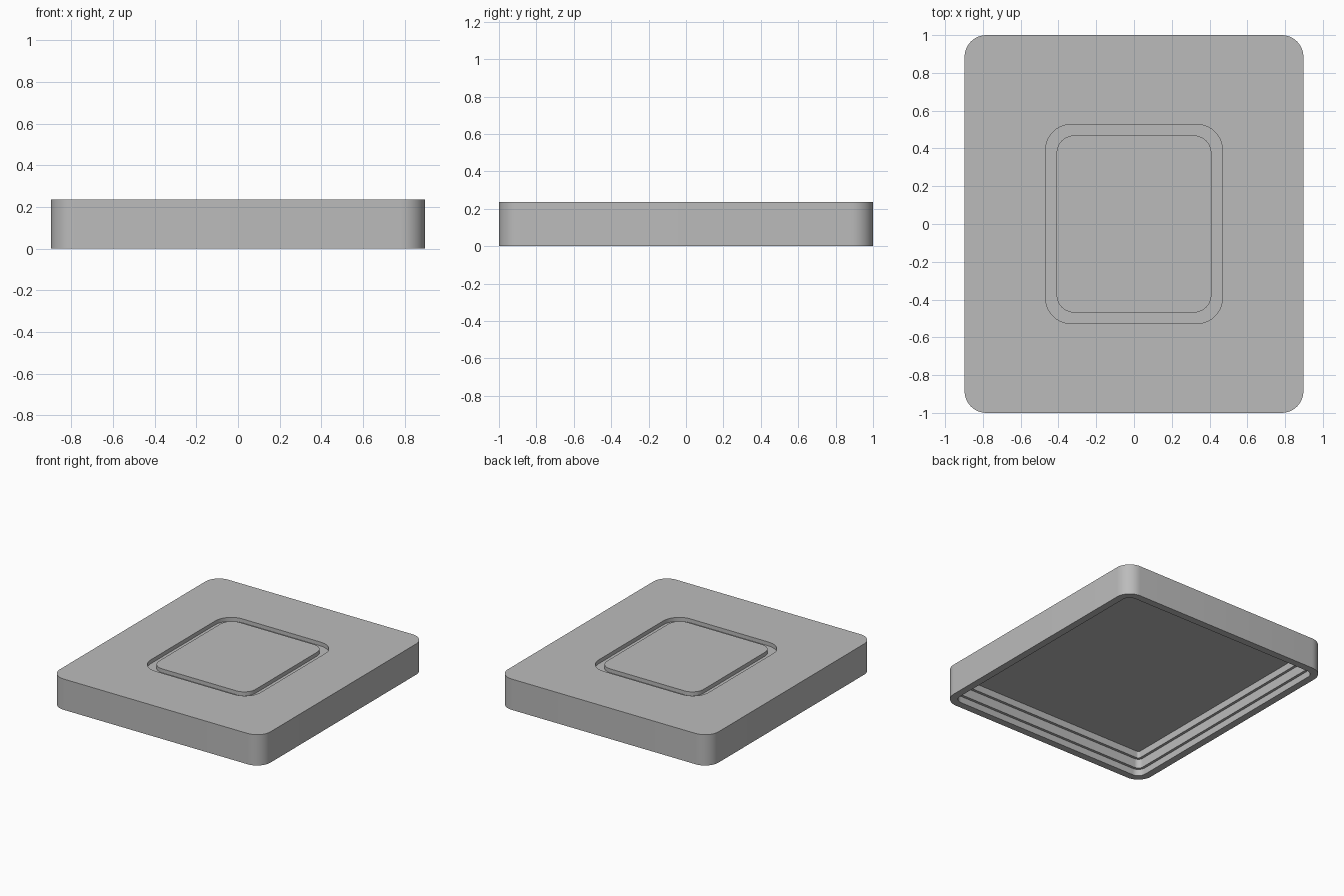
import bpy, bmesh, math

old = bpy.data.objects.get("Cube")
if old:
    bpy.data.objects.remove(old, do_unlink=True)

# Plain grey plastic
grey = bpy.data.materials.new("plain_grey")
grey.use_nodes = True
colour = (0.5, 0.5, 0.5, 1)
grey.diffuse_color = colour
grey.node_tree.nodes["Principled BSDF"].inputs["Base Color"].default_value = colour

HALF_X, HALF_Y, HEIGHT = 0.897, 1.0, 0.237
CORNER_STEPS = 10


def rounded_loop(bm, half_x, half_y, radius, z):
    """One ring of vertices around a rounded rectangle."""
    verts = []
    for corner in range(4):
        sx = 1 if corner in (0, 3) else -1
        sy = 1 if corner < 2 else -1
        for i in range(CORNER_STEPS + 1):
            a = math.pi / 2 * (corner + i / CORNER_STEPS)
            verts.append(bm.verts.new((sx * (half_x - radius) + radius * math.cos(a),
                                       sy * (half_y - radius) + radius * math.sin(a), z)))
    return verts


def skin(name, rings):
    """Join rings in order and cap both ends."""
    bm = bmesh.new()
    loops = [rounded_loop(bm, *ring) for ring in rings]
    for a, b in zip(loops, loops[1:]):
        for i in range(len(a)):
            j = (i + 1) % len(a)
            bm.faces.new((a[i], a[j], b[j], b[i]))
    bm.faces.new(loops[0])
    bm.faces.new(loops[-1])
    bmesh.ops.recalc_face_normals(bm, faces=bm.faces)
    mesh = bpy.data.meshes.new(name)
    bm.to_mesh(mesh)
    bm.free()
    mesh.materials.append(grey)
    obj = bpy.data.objects.new(name, mesh)
    bpy.context.collection.objects.link(obj)
    bpy.context.view_layer.objects.active = obj
    obj.select_set(True)
    bpy.ops.object.shade_smooth_by_angle(angle=math.radians(30))
    obj.select_set(False)
    return obj


def shell(inset, z):
    return (HALF_X - inset, HALF_Y - inset, 0.115 - inset, z)


def groove(inset, z):
    return (0.468 - inset, 0.527 - inset, 0.135 - inset * 0.7, z)


# Hollow underside: ceiling, two inner ledges, open rim
ceiling, upper_ledge, lower_ledge = 0.172, 0.12, 0.05
inside = [shell(0.095, ceiling), shell(0.095, upper_ledge),
          shell(0.075, upper_ledge), shell(0.075, lower_ledge),
          shell(0.055, lower_ledge), shell(0.055, 0)]
# Outer wall, then the grooved frame around the raised panel on top
floor = HEIGHT - 0.03
outside = [shell(0, 0), shell(0, HEIGHT),
           groove(0, HEIGHT), groove(0, floor),
           groove(0.058, floor), groove(0.058, HEIGHT)]
skin("lid", inside + outside)
